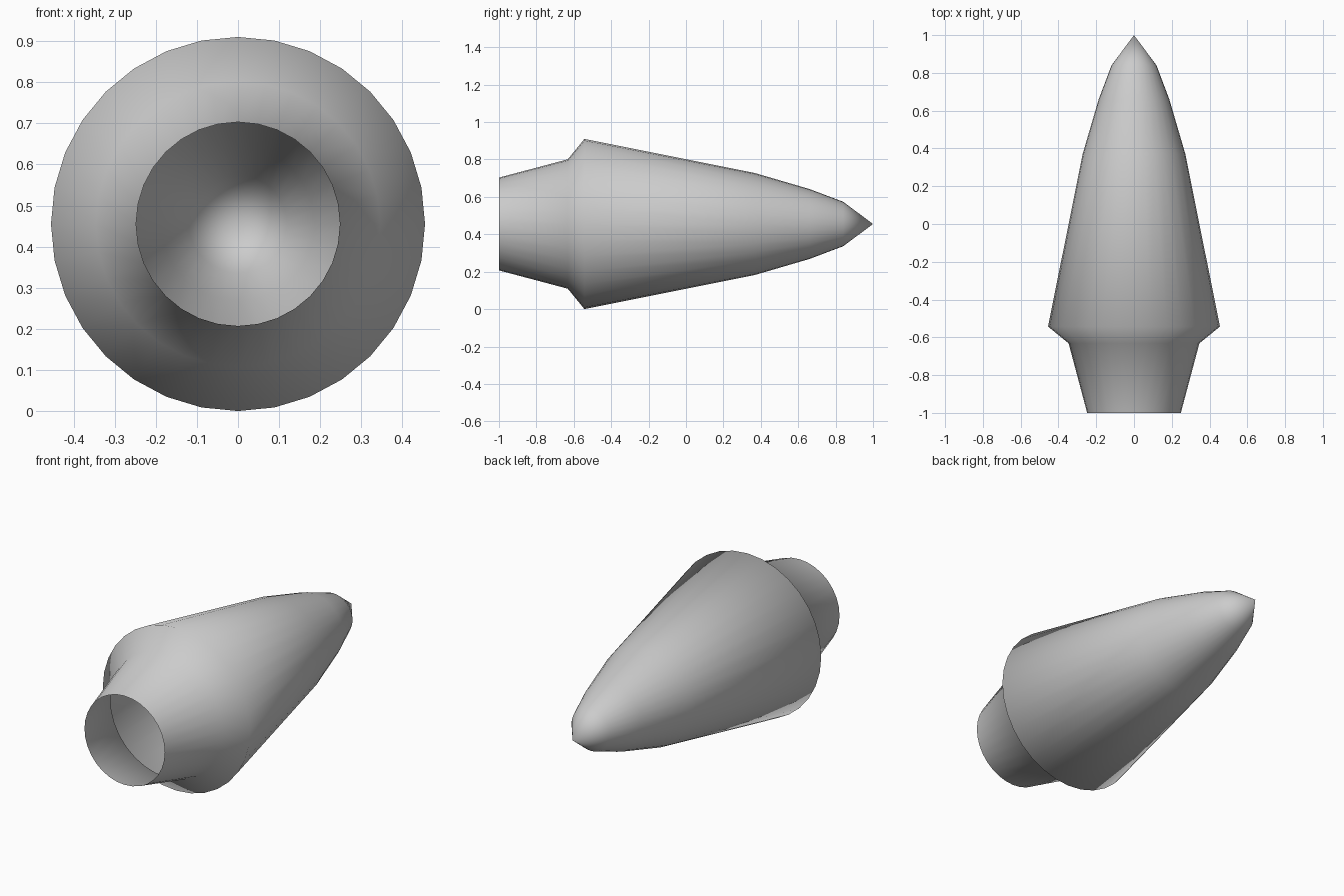
import bpy, bmesh, math

if "Cube" in bpy.data.objects:
    bpy.data.objects.remove(bpy.data.objects["Cube"])

SIDES = 32
CENTRE_Z = 0.455

# Profile along the long axis: (y, radius), open tail to pointed tip
PROFILE = [(-1.0, 0.248), (-0.632, 0.346), (-0.543, 0.455), (0.37, 0.272),
           (0.66, 0.187), (0.84, 0.119)]
TIP_Y = 1.0


def ring(bm, y, r):
    step = 2 * math.pi / SIDES
    return [bm.verts.new((r * math.cos(i * step), y, CENTRE_Z + r * math.sin(i * step)))
            for i in range(SIDES)]


# Thin hollow shell with an open tail
bm = bmesh.new()
rings = [ring(bm, y, r) for y, r in PROFILE]
for a, b in zip(rings, rings[1:]):
    for i in range(SIDES):
        j = (i + 1) % SIDES
        bm.faces.new((a[j], a[i], b[i], b[j]))

# Pointed tip
tip = bm.verts.new((0, TIP_Y, CENTRE_Z))
for i in range(SIDES):
    bm.faces.new((rings[-1][(i + 1) % SIDES], rings[-1][i], tip))

# Outward normals and fully smooth shading
bm.normal_update()
side = bm.faces[:][0]
offset = side.calc_center_median()
if side.normal.x * offset.x + side.normal.z * (offset.z - CENTRE_Z) < 0:
    bmesh.ops.reverse_faces(bm, faces=bm.faces[:])
for f in bm.faces:
    f.smooth = True

mesh = bpy.data.meshes.new("bullet_shell")
bm.to_mesh(mesh)
bm.free()
bpy.context.collection.objects.link(bpy.data.objects.new("bullet_shell", mesh))
